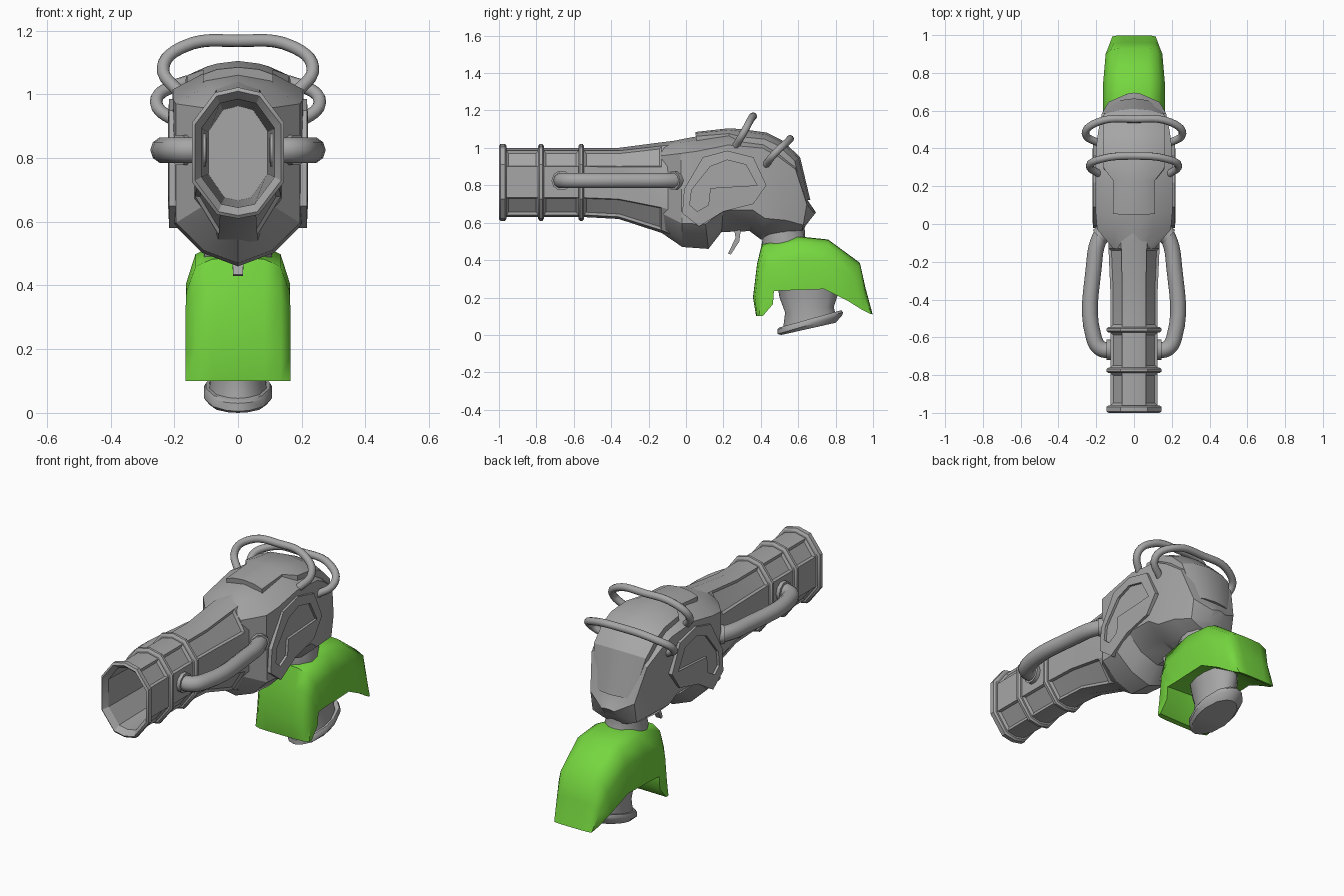
import bpy, bmesh
from math import radians

cube = bpy.data.objects.get("Cube")
if cube:
    bpy.data.objects.remove(cube)


def material(name, color):
    m = bpy.data.materials.new(name)
    m.use_nodes = True
    m.diffuse_color = color
    node = m.node_tree.nodes["Principled BSDF"]
    node.inputs["Base Color"].default_value = color
    node.inputs["Roughness"].default_value = 0.6
    return m


GREY = material("metal grey", (0.38, 0.38, 0.38, 1))
GREEN = material("bright green", (0.18, 0.68, 0.05, 1))


def smooth(obj, angle):
    bpy.ops.object.select_all(action="DESELECT")
    obj.select_set(True)
    bpy.context.view_layer.objects.active = obj
    bpy.ops.object.shade_smooth_by_angle(angle=radians(angle))


def finish(bm, name, mat, angle):
    bmesh.ops.recalc_face_normals(bm, faces=bm.faces[:])
    mesh = bpy.data.meshes.new(name)
    bm.to_mesh(mesh)
    bm.free()
    mesh.materials.append(mat)
    obj = bpy.data.objects.new(name, mesh)
    bpy.context.collection.objects.link(obj)
    smooth(obj, angle)
    return obj


def loft(name, half, stations, mat=GREY, angle=30, panels=()):
    """Skin mirrored sections. A station is (y, z) of the near edge,
    (y, z) of the far edge, and half width; half holds (width, depth) factors."""
    bm = bmesh.new()
    outline = half + [(-u, t) for u, t in half[-2:0:-1]]
    rings = [[bm.verts.new((u * w, ya + (yb - ya) * t, za + (zb - za) * t))
              for u, t in outline] for ya, za, yb, zb, w in stations]
    n, inset = len(outline), []
    for k in range(len(rings) - 1):
        a, b = rings[k], rings[k + 1]
        for i in range(n):
            j = (i + 1) % n
            f = bm.faces.new((a[i], a[j], b[j], b[i]))
            if k in panels and i in (1, 3, n - 4, n - 2):
                inset.append(f)
    bm.faces.new(rings[0])
    bm.faces.new(rings[-1])
    bmesh.ops.recalc_face_normals(bm, faces=bm.faces[:])
    if inset:
        bmesh.ops.inset_region(bm, faces=inset, thickness=0.012,
                               depth=-0.01, use_even_offset=True)
    return finish(bm, name, mat, angle)


def tube(name, points, radius):
    cu = bpy.data.curves.new(name, "CURVE")
    cu.dimensions = "3D"
    cu.bevel_depth, cu.bevel_resolution, cu.resolution_u = radius, 3, 6
    cu.use_fill_caps = True
    sp = cu.splines.new("BEZIER")
    sp.bezier_points.add(len(points) - 1)
    for bp, p in zip(sp.bezier_points, points):
        bp.co = p
        bp.handle_left_type = bp.handle_right_type = "AUTO"
    cu.materials.append(GREY)
    obj = bpy.data.objects.new(name, cu)
    bpy.context.collection.objects.link(obj)
    bpy.ops.object.select_all(action="DESELECT")
    obj.select_set(True)
    bpy.context.view_layer.objects.active = obj
    bpy.ops.object.convert(target="MESH")
    smooth(bpy.context.object, 50)


# Hollow barrel: bore, muzzle, three raised rings, flare, recessed panels
def upright(y, top, bottom, w):
    return (y, top, y, bottom, w)


barrel = [upright(0.0, 0.96, 0.67, 0.09), upright(-0.97, 0.985, 0.645, 0.115)]
panels = []
for y0, y1 in ((-1, -0.96), (-0.79, -0.76), (-0.575, -0.545)):
    if y0 > -1:
        panels.append(len(barrel) - 1)
        barrel.append(upright(y0, 1.0, 0.63, 0.125))
    barrel += [upright(y0, 1.01, 0.62, 0.135), upright(y0 + 0.008, 1.022, 0.61, 0.145),
               upright(y1 - 0.008, 1.022, 0.61, 0.145), upright(y1, 1.01, 0.62, 0.135),
               upright(y1, 1.0, 0.63, 0.125)]
panels += [len(barrel) - 1, len(barrel)]
barrel += [upright(-0.36, 1.0, 0.62, 0.125), upright(-0.13, 1.03, 0.545, 0.135),
           upright(0.03, 1.05, 0.48, 0.14)]
loft("barrel", [(0, 0), (0.5, 0.04), (1, 0.27), (1, 0.72), (0.45, 0.97), (0, 1)],
     barrel, panels=panels)

# Main housing
loft("housing", [(0, 0), (0.5, 0.03), (1, 0.13), (1, 0.78), (0.55, 0.93), (0, 1)], [
    (-0.13, 1.02, -0.13, 0.545, 0.11), (-0.03, 1.045, -0.02, 0.47, 0.195),
    (0.05, 1.06, 0.12, 0.46, 0.203), (0.23, 1.085, 0.19, 0.55, 0.205),
    (0.42, 1.065, 0.34, 0.555, 0.2), (0.5, 1.025, 0.4, 0.51, 0.19),
    (0.595, 0.94, 0.52, 0.52, 0.17), (0.65, 0.72, 0.62, 0.55, 0.135),
    (0.695, 0.655, 0.64, 0.585, 0.04)])

# Armour plate over the top and back
loft("back_plate", [(0, 0), (0.6, 0.08), (1, 0.27), (1, 1), (0, 1)], [
    (0.05, 1.085, 0.06, 1.0, 0.11), (0.23, 1.105, 0.23, 1.0, 0.11),
    (0.3, 1.1, 0.28, 0.95, 0.16), (0.43, 1.082, 0.4, 0.95, 0.165),
    (0.515, 1.04, 0.45, 0.93, 0.165), (0.61, 0.95, 0.5, 0.88, 0.16),
    (0.665, 0.72, 0.55, 0.72, 0.115)])

# Raised side frames with a recessed window
WINDOW = [(0.03, 0.775), (0.13, 0.9), (0.22, 0.935), (0.32, 0.91), (0.38, 0.8),
          (0.13, 0.785), (0.12, 0.695), (0.06, 0.66), (0.02, 0.695)]
RIM = [(-0.01, 0.78), (0.09, 0.95), (0.22, 0.985), (0.36, 0.95), (0.43, 0.8),
       (0.36, 0.7), (0.2, 0.66), (0.07, 0.58), (-0.02, 0.65)]
for side, s in (("left", 1), ("right", -1)):
    bm = bmesh.new()
    loops = [[bm.verts.new((s * x, y, z)) for y, z in pts]
             for x, pts in ((0.18, RIM), (0.216, RIM), (0.22, WINDOW), (0.206, WINDOW))]
    for a, b in zip(loops, loops[1:]):
        for i in range(len(a)):
            j = (i + 1) % len(a)
            bm.faces.new((a[i], a[j], b[j], b[i]))
    bm.faces.new(loops[-1])
    bm.faces.new(loops[0])
    finish(bm, side + "_side_frame", GREY, 25)

    # Side pipe with end collars
    tube(side + "_pipe", [(s * x, y, 0.825) for x, y in (
        (0.1, -0.665), (0.175, -0.66), (0.213, -0.6), (0.213, -0.23), (0.18, -0.07),
        (0.14, -0.02))], 0.042)
    tube(side + "_front_collar", [(s * 0.1, -0.665, 0.825), (s * 0.145, -0.665, 0.825)], 0.054)
    tube(side + "_rear_collar", [(s * 0.14, -0.03, 0.825), (s * 0.185, -0.07, 0.825)], 0.05)

# Two hoops over the housing
for name, pts in (
        ("front_hoop", [(0.18, 0.26, 1.0), (0.235, 0.31, 1.085), (0.17, 0.345, 1.15)]),
        ("rear_hoop", [(0.17, 0.42, 0.9), (0.257, 0.48, 0.975), (0.19, 0.54, 1.03)])):
    y, z = pts[-1][1] + 0.015, pts[-1][2] + 0.018
    tube(name, pts + [(0, y, z)] + [(-a, b, c) for a, b, c in reversed(pts)], 0.02)

# Trigger
loft("trigger", [(0, 0), (1, 0), (1, 1), (0, 1)], [
    (0.255, 0.58, 0.295, 0.58, 0.02), (0.265, 0.52, 0.285, 0.5, 0.02),
    (0.225, 0.435, 0.24, 0.43, 0.015)])

# Grip stem and tilted foot
ROUND = [(0, 0), (0.35, 0.03), (0.75, 0.15), (1, 0.4), (1, 0.6), (0.75, 0.85),
         (0.35, 0.97), (0, 1)]
loft("grip_stem", ROUND, [
    (0.42, 0.61, 0.63, 0.62, 0.1), (0.415, 0.55, 0.635, 0.56, 0.095),
    (0.4, 0.46, 0.64, 0.49, 0.11), (0.48, 0.32, 0.8, 0.32, 0.1),
    (0.5, 0.2, 0.81, 0.21, 0.087), (0.53, 0.12, 0.79, 0.15, 0.085),
    (0.52, 0.04, 0.8, 0.11, 0.09)], angle=40)
loft("grip_foot", ROUND, [
    (0.5, 0.04, 0.83, 0.132, 0.1), (0.49, 0.03, 0.84, 0.12, 0.106),
    (0.49, 0.005, 0.835, 0.105, 0.106), (0.51, 0.0, 0.8, 0.065, 0.09)], angle=35)

# Draped green guard around the grip
loft("grip_guard", [(0, 0), (0.5, 0.01), (0.82, 0.1), (1, 0.42), (1, 1), (0.5, 0.94),
                    (0, 0.9)], [
    (0.375, 0.1, 0.41, 0.1, 0.165), (0.358, 0.2, 0.465, 0.165, 0.165),
    (0.38, 0.38, 0.47, 0.235, 0.165), (0.405, 0.485, 0.53, 0.238, 0.162),
    (0.6, 0.527, 0.6, 0.24, 0.163), (0.76, 0.51, 0.74, 0.245, 0.163),
    (0.93, 0.385, 0.86, 0.185, 0.15), (0.96, 0.25, 0.94, 0.135, 0.13),
    (0.998, 0.11, 0.985, 0.112, 0.115)], mat=GREEN, angle=50)
